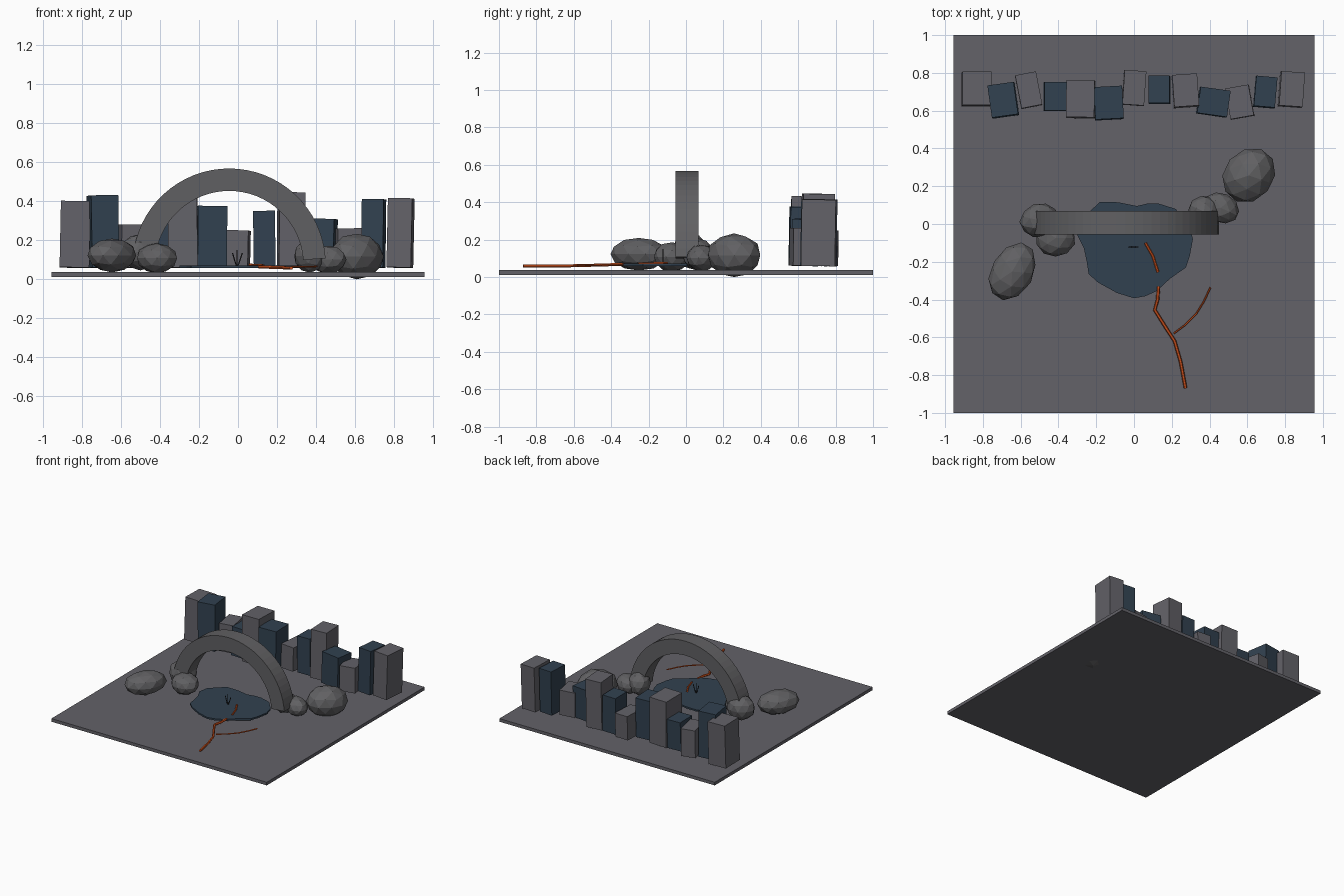
import bpy, bmesh, math, random
from mathutils import Vector, Matrix

if "Cube" in bpy.data.objects:
    bpy.data.objects.remove(bpy.data.objects["Cube"])

random.seed(4)


def material(name, rgb):
    m = bpy.data.materials.new(name)
    m.diffuse_color = (*rgb, 1)
    m.use_nodes = True
    m.node_tree.nodes["Principled BSDF"].inputs["Base Color"].default_value = m.diffuse_color
    return m


STONE = material("grey stone", (0.125, 0.122, 0.140))
ROCK = material("boulder grey", (0.118, 0.117, 0.123))
BLUE = material("dark slate blue", (0.031, 0.053, 0.080))
LAVA = material("glowing orange", (0.65, 0.085, 0.012))
TWIG = material("charcoal", (0.02, 0.02, 0.022))


def finish(name, bm, mat):
    bmesh.ops.recalc_face_normals(bm, faces=bm.faces)
    me = bpy.data.meshes.new(name)
    bm.to_mesh(me)
    bm.free()
    me.materials.append(mat)
    ob = bpy.data.objects.new(name, me)
    bpy.context.collection.objects.link(ob)
    return ob


def box(name, loc, size, mat, rot=0, lean=(0, 0)):
    bm = bmesh.new()
    m = (Matrix.Translation(loc) @ Matrix.Rotation(math.radians(rot), 4, 'Z')
         @ Matrix.Rotation(math.radians(lean[0]), 4, 'X')
         @ Matrix.Rotation(math.radians(lean[1]), 4, 'Y') @ Matrix.Diagonal((*size, 1)))
    bmesh.ops.create_cube(bm, size=1, matrix=m)
    return finish(name, bm, mat)


def extrude_outline(name, pts, vec, mat):
    bm = bmesh.new()
    face = bm.faces.new([bm.verts.new(p) for p in pts])
    new = bmesh.ops.extrude_face_region(bm, geom=[face], use_keep_orig=True)
    bmesh.ops.translate(bm, vec=vec, verts=[v for v in new["geom"] if isinstance(v, bmesh.types.BMVert)])
    return finish(name, bm, mat)


def boulder(name, loc, radii, rot):
    bm = bmesh.new()
    m = (Matrix.Translation(loc) @ Matrix.Rotation(math.radians(rot), 4, 'Z')
         @ Matrix.Diagonal((*radii, 1)))
    bmesh.ops.create_icosphere(bm, subdivisions=2, radius=1)
    for v in bm.verts:
        v.co *= random.uniform(0.97, 1.03)
    bm.transform(m)
    for v in bm.verts:
        v.co.z = max(v.co.z, 0)
    return finish(name, bm, ROCK)


def tube(name, pts, radius, mat, sides=6):
    """Round tube along a path, slightly mitred at the bends."""
    bm = bmesh.new()
    pts = [Vector(p) for p in pts]
    rings = []
    for i, p in enumerate(pts):
        d = (pts[min(i + 1, len(pts) - 1)] - pts[max(i - 1, 0)]).normalized()
        q = d.to_track_quat('Z', 'Y')
        rings.append([bm.verts.new(p + q @ Vector((radius * math.cos(a), radius * math.sin(a), 0)))
                      for a in (2 * math.pi * k / sides for k in range(sides))])
    for r, s in zip(rings, rings[1:]):
        for k in range(sides):
            n = (k + 1) % sides
            bm.faces.new((r[k], r[n], s[n], s[k]))
    bm.faces.new(rings[0])
    bm.faces.new(rings[-1])
    return finish(name, bm, mat)


# Ground slab
box("ground_slab", (0, 0, 0.0245), (1.91, 2.0, 0.025), STONE)

# Row of leaning pillars: x, y, width, depth, turn, top height, blue or not
pillars = [
    (-.835, .715, .152, .178, 0, .40, 0), (-.692, .655, .140, .172, 8, .43, 1),
    (-.558, .708, .112, .178, 11, .28, 0), (-.418, .675, .118, .150, 0, .29, 1),
    (-.282, .660, .150, .195, -1, .43, 0), (-.135, .640, .150, .172, 3, .375, 1),
    (.000, .720, .115, .182, -4, .25, 0), (.135, .710, .112, .145, 0, .35, 1),
    (.272, .705, .132, .170, 4, .445, 0), (.420, .645, .160, .140, -8, .31, 1),
    (.560, .645, .125, .165, 10, .26, 0), (.695, .698, .112, .160, -5, .41, 1),
    (.833, .712, .125, .182, -4, .415, 0)]
for i, (x, y, w, d, r, top, blue) in enumerate(pillars):
    h = top - 0.06
    box(f"pillar_{i + 1}", (x, y, 0.06 + h / 2), (w, d, h), BLUE if blue else STONE, r,
        (-1.0, (1.2, -0.8, 0.6)[i % 3]))

# Stone arch
cx, cz, r_out, r_in, n = -0.045, 0.073, 0.495, 0.38, 32
angles = [math.radians(4 + 172 * k / n) for k in range(n + 1)]
profile = [(cx + r_out * math.cos(a), -0.055, cz + r_out * math.sin(a)) for a in angles]
profile += [(cx + r_in * math.cos(a), -0.055, cz + r_in * math.sin(a)) for a in reversed(angles)]
arch = extrude_outline("arch", profile, (0, 0.123, 0), ROCK)

# Boulders around the feet of the arch
for i, (loc, radii, rot) in enumerate([
        ((-.645, -.252, .122), (.162, .112, .088), 60),
        ((-.415, -.075, .108), (.105, .100, .078), 0),
        ((-.500, .020, .140), (.105, .090, .095), 20),
        ((.608, .257, .116), (.152, .130, .117), 50),
        ((.460, .085, .102), (.098, .078, .072), -25),
        ((.370, .065, .120), (.085, .085, .085), 10)]):
    boulder(f"boulder_{i + 1}", loc, radii, rot)

# Pool with a wavy shoreline
shore = [(-.18, .117), (-.085, .115), (.015, .095), (.07, .108), (.13, .108), (.22, .08),
         (.29, .0), (.312, -.08), (.295, -.17), (.275, -.23), (.19, -.29), (.12, -.355),
         (.06, -.382), (0, -.393), (-.09, -.365), (-.19, -.31), (-.24, -.265),
         (-.25, -.2), (-.265, -.13), (-.3, -.06), (-.285, .02), (-.225, .075)]
extrude_outline("pool", [(x, y, 0.058) for x, y in shore], (0, 0, 0.013), BLUE)

# Glowing cracks
tube("main_crack", [(.13, -.33, .068), (.125, -.40, .066), (.11, -.455, .064), (.163, -.54, .062),
                    (.215, -.62, .06), (.247, -.73, .059), (.273, -.87, .058)], 0.009, LAVA)
tube("pool_crack", [(.06, -.10, .074), (.10, -.17, .073), (.127, -.255, .071)], 0.007, LAVA)
tube("side_crack", [(.21, -.58, .062), (.27, -.535, .063), (.33, -.475, .064),
                    (.37, -.41, .065), (.405, -.335, .066)], 0.0045, LAVA)

# Small reeds standing in the pool
for i, (x0, x1, z1) in enumerate([(-.008, -.028, .135), (-.004, -.006, .15), (0, .022, .135)]):
    tube(f"reed_{i + 1}", [(x0, -.122, .07), ((x0 + x1) / 2, -.122, .10), (x1, -.122, z1)],
         0.003, TWIG, 5)
